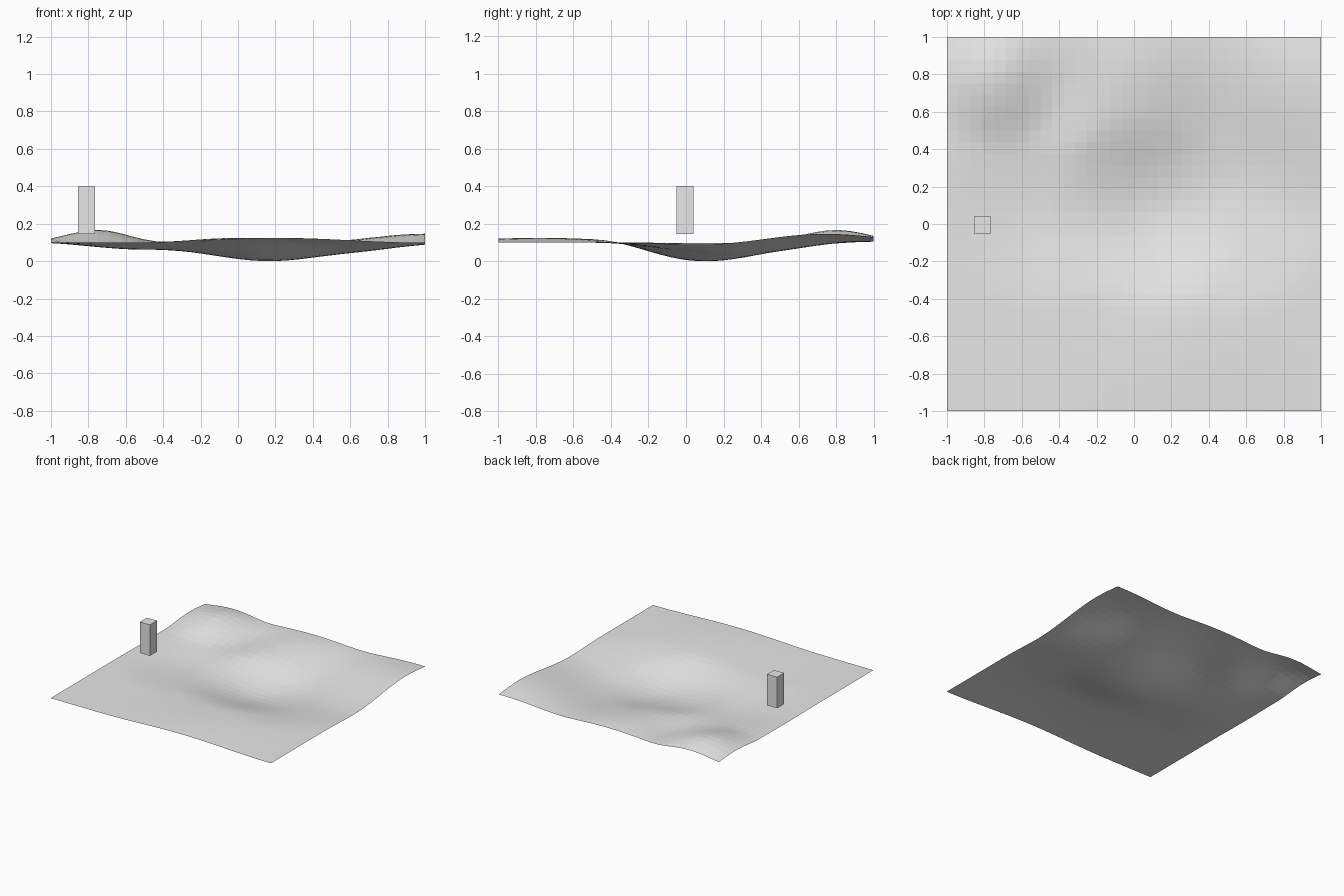
import bpy, bmesh
from math import hypot

cube = bpy.data.objects.get("Cube")
if cube:
    bpy.data.objects.remove(cube, do_unlink=True)


def make_material(name, colour):
    mat = bpy.data.materials.new(name)
    mat.use_nodes = True
    mat.diffuse_color = colour
    mat.node_tree.nodes["Principled BSDF"].inputs["Base Color"].default_value = colour
    return mat


grey = make_material("plain_grey", (0.8, 0.8, 0.8, 1))


def finish(name, bm):
    mesh = bpy.data.meshes.new(name)
    bm.to_mesh(mesh)
    bm.free()
    mesh.materials.append(grey)
    obj = bpy.data.objects.new(name, mesh)
    bpy.context.collection.objects.link(obj)
    return obj


# Soft hills and hollows: x, y, radius, height
SWELLS = [
    (-0.74, 0.80, 0.42, 0.068),   # steep corner knoll
    (0.20, -0.78, 0.80, 0.026),   # front rise
    (0.95, 0.70, 0.70, 0.050),    # back corner rise
    (0.00, 0.85, 0.60, 0.025),    # back ridge
    (0.06, 0.05, 0.55, -0.065),   # deep hollow
    (0.45, 0.25, 0.80, -0.065),   # broad hollow
    (-0.50, 0.10, 0.60, -0.038),  # shallow side hollow
    (-0.43, 0.70, 0.35, -0.020),  # small valley
]


def ground_height(x, y):
    z = 0.1
    for cx, cy, radius, height in SWELLS:
        t = max(0, 1 - hypot(x - cx, y - cy) / radius)
        z += height * t * t * (3 - 2 * t)
    return z


# Rolling ground sheet, single sided and faceted
bm = bmesh.new()
bmesh.ops.create_grid(bm, x_segments=32, y_segments=32, size=1)
for v in bm.verts:
    v.co.z = ground_height(v.co.x, v.co.y)
lowest = min(v.co.z for v in bm.verts)
for v in bm.verts:
    v.co.z -= lowest
finish("ground", bm)

# Upright block hovering above the ground
bm = bmesh.new()
bmesh.ops.create_cube(bm, size=1)
block = finish("floating_block", bm)
block.scale = (0.09, 0.09, 0.255)
block.location = (-0.81, -0.005, 0.2725)
